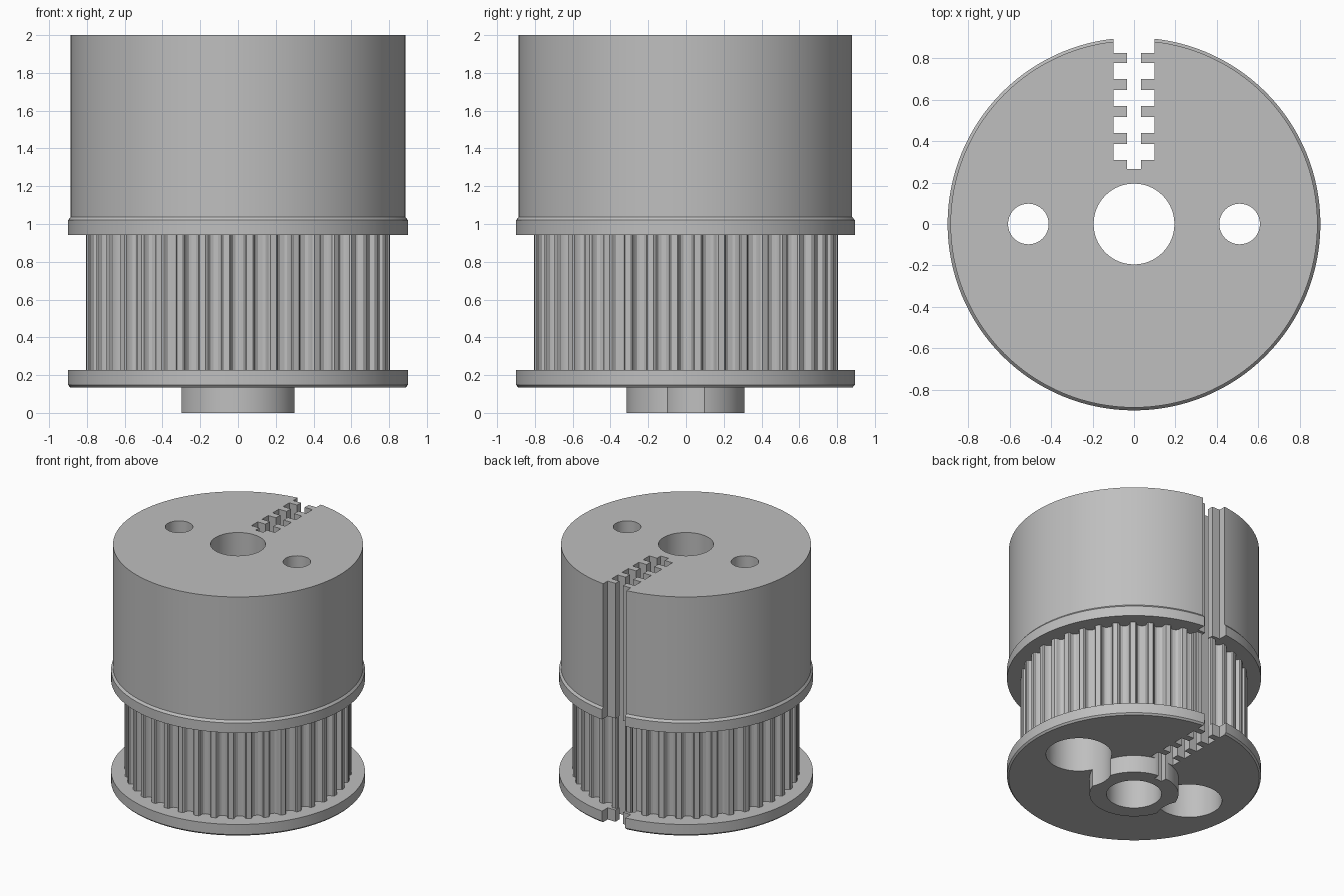
import bpy
import bmesh
from math import cos, sin, pi, radians, sqrt

old = bpy.data.objects.get("Cube")
if old:
    bpy.data.objects.remove(old, do_unlink=True)

grey = bpy.data.materials.new("plain_grey")
grey.use_nodes = True
color = (0.52, 0.52, 0.52, 1)
grey.diffuse_color = color
grey.node_tree.nodes["Principled BSDF"].inputs["Base Color"].default_value = color

TEETH = 40
TOOTH_R = 0.805


def circle(r, x=0, n=128):
    return [(x + r * cos(2 * pi * i / n), r * sin(2 * pi * i / n)) for i in range(n)]


def loft(bm, rings):
    """Closed solid through (outline, z) rings of equal point count."""
    loops = [[bm.verts.new((x, y, z)) for x, y in pts] for pts, z in rings]
    for a, b in zip(loops, loops[1:]):
        n = len(a)
        for i in range(n):
            j = (i + 1) % n
            bm.faces.new((a[i], a[j], b[j], b[i]))
    bm.faces.new(loops[0][::-1])
    bm.faces.new(loops[-1])


def make(name, *solids):
    bm = bmesh.new()
    for rings in solids:
        loft(bm, rings)
    bmesh.ops.recalc_face_normals(bm, faces=bm.faces)
    mesh = bpy.data.meshes.new(name)
    bm.to_mesh(mesh)
    bm.free()
    mesh.materials.append(grey)
    obj = bpy.data.objects.new(name, mesh)
    bpy.context.collection.objects.link(obj)
    return obj


def lathe(profile):
    return [(circle(r), z) for r, z in profile]


# Toothed outline with rounded belt grooves
half = [(0.046, 0), (0.038, 0.008), (0.035, 0.026), (0.026, 0.041), (0.012, 0.049)]
groove = [(-w, d) for w, d in half] + [(w, d) for w, d in reversed(half)]
toothed = []
for i in range(TEETH):
    a = 2 * pi * i / TEETH - pi / 2
    for w, d in groove:
        r = sqrt(TOOTH_R ** 2 - w ** 2) - d
        toothed.append((r * cos(a) - w * sin(a), r * sin(a) + w * cos(a)))

# Belt clamping slot: narrow channel with evenly spaced side pockets
side = [(0.033, 0.265)]
for k in range(4):
    y = 0.31 + 0.13 * k
    side += [(0.033, y), (0.1, y), (0.1, y + 0.077), (0.033, y + 0.077)]
side += [(0.033, 0.825), (0.1, 0.825), (0.1, 1.1)]
slot = side + [(-x, y) for x, y in reversed(side)]

# Cutter: slot, centre bore and two counterbored bolt holes
LOW, HIGH = -0.1, 2.1
bolts = [[(circle(r, x, 64), z) for r, z in
          ((0.233, LOW), (0.233, 1.0), (0.098, 1.0), (0.098, HIGH))]
         for x in (-0.51, 0.51)]
cutter = make("hole_cutter", [(slot, LOW), (slot, HIGH)],
              lathe([(0.195, LOW), (0.195, HIGH)]), *bolts)
cutter.hide_render = True

# Solid parts from bottom to top
parts = [
    make("hub_and_lower_flange", lathe([(0.315, 0), (0.315, 0.135), (0.888, 0.135),
                                        (0.9, 0.148), (0.9, 0.227)])),
    make("toothed_drum", [(toothed, 0.227), (toothed, 0.943)]),
    make("upper_flange_and_body", lathe([(0.9, 0.943), (0.9, 1.02), (0.886, 1.037),
                                         (0.886, 2)])),
]

for obj in parts:
    cut = obj.modifiers.new("holes", "BOOLEAN")
    cut.operation = "DIFFERENCE"
    cut.solver = "EXACT"
    cut.object = cutter

# Bake the cuts, then drop the cutter
bpy.context.view_layer.update()
graph = bpy.context.evaluated_depsgraph_get()
baked = [bpy.data.meshes.new_from_object(o.evaluated_get(graph)) for o in parts]
for obj, mesh in zip(parts, baked):
    obj.modifiers.clear()
    obj.data = mesh
bpy.data.objects.remove(cutter, do_unlink=True)

bpy.ops.object.select_all(action="DESELECT")
for obj in parts:
    obj.select_set(True)
bpy.context.view_layer.objects.active = parts[0]
bpy.ops.object.shade_smooth_by_angle(angle=radians(25))
